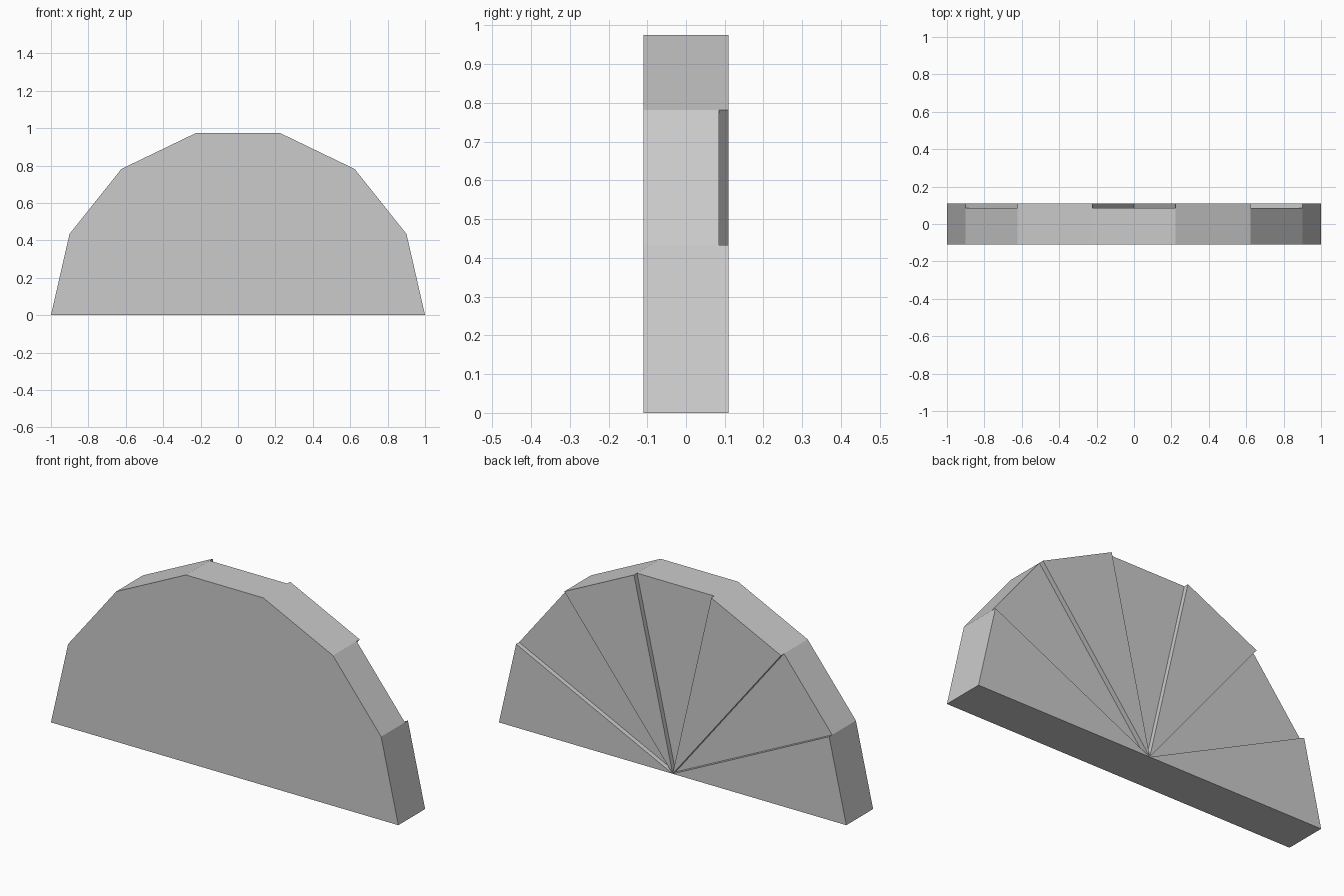
import bpy
import bmesh
from math import pi, cos, sin, radians

cube = bpy.data.objects.get("Cube")
if cube:
    bpy.data.objects.remove(cube, do_unlink=True)

SEGMENTS = 7
FRONT, LOW_BACK, HIGH_BACK = -0.11, 0.085, 0.11

# Plain grey material
grey = bpy.data.materials.new("light_grey")
grey.use_nodes = True
colour = (0.6, 0.6, 0.6, 1)
grey.diffuse_color = colour
grey.node_tree.nodes["Principled BSDF"].inputs["Base Color"].default_value = colour

bm = bmesh.new()


def half_rim(y):
    """Corners of the half disc, from the left end to the right end."""
    angles = [pi * i / SEGMENTS for i in range(SEGMENTS + 1)]
    return [bm.verts.new((cos(a), y, sin(a))) for a in angles]


# Half disc slab: flat front, rim, base and a fan of back wedges
front = half_rim(FRONT)
back = half_rim(LOW_BACK)
hub = bm.verts.new((0, LOW_BACK, 0))
bm.faces.new(front)
bm.faces.new((front[0], front[-1], back[-1], hub, back[0]))
wedges = []
for i in range(SEGMENTS):
    bm.faces.new((front[i], front[i + 1], back[i + 1], back[i]))
    wedges.append(bm.faces.new((hub, back[i], back[i + 1])))

# Every other wedge stands proud on the back
raised = bmesh.ops.extrude_face_region(bm, geom=wedges[::2])["geom"]
for v in raised:
    if isinstance(v, bmesh.types.BMVert):
        v.co.y = HIGH_BACK

# Join the coplanar strips on the rim and base
bmesh.ops.recalc_face_normals(bm, faces=bm.faces[:])
bmesh.ops.dissolve_limit(bm, angle_limit=radians(1),
                         verts=bm.verts[:], edges=bm.edges[:])

mesh = bpy.data.meshes.new("stepped_half_disc")
bm.to_mesh(mesh)
bm.free()
mesh.materials.append(grey)
bpy.context.collection.objects.link(bpy.data.objects.new("stepped_half_disc", mesh))
